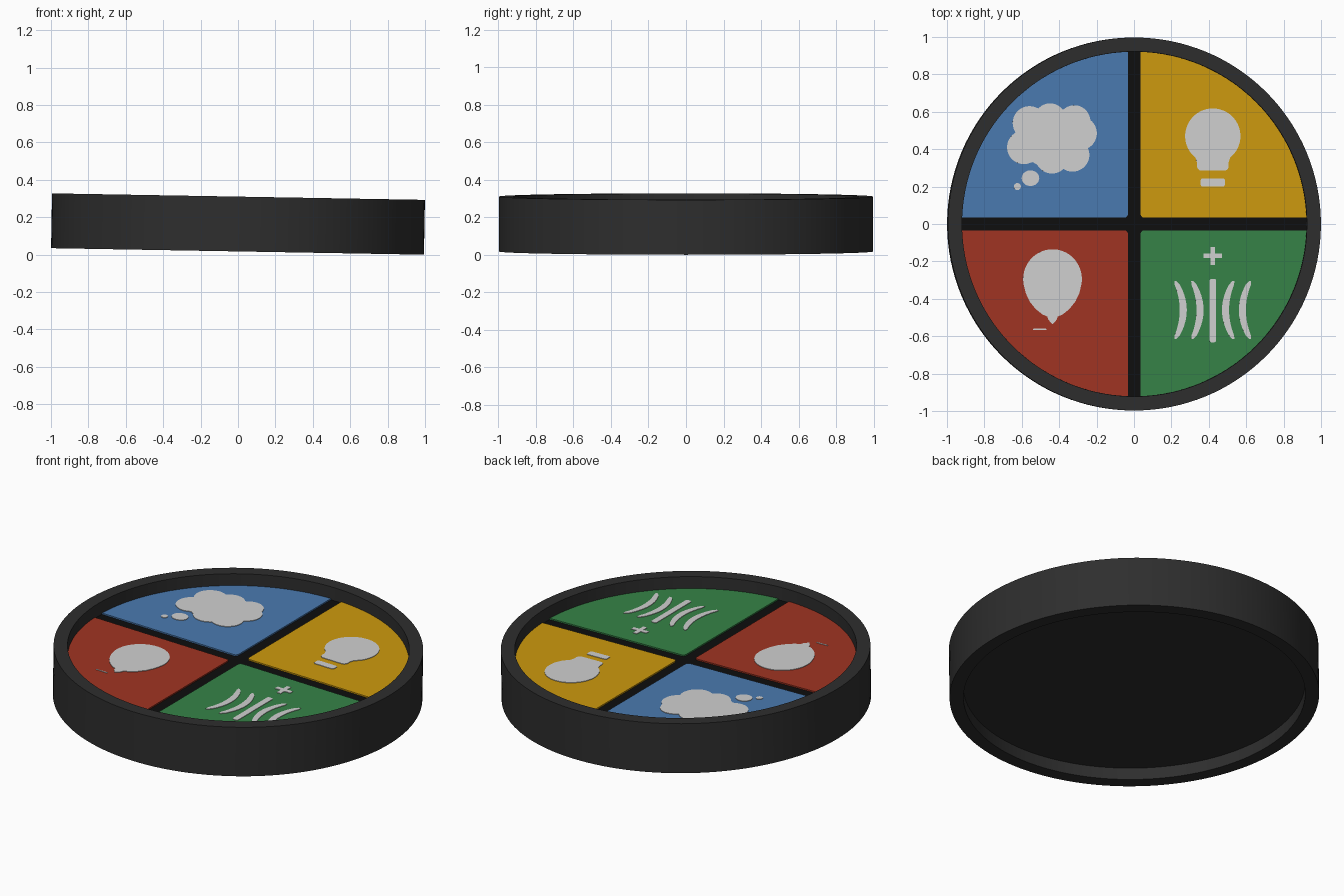
import bpy, bmesh, math
from mathutils import Matrix, Vector

if "Cube" in bpy.data.objects:
    bpy.data.objects.remove(bpy.data.objects["Cube"])

R, INNER, H = 0.997, 0.922, 0.293
FLOOR, DECK = 0.07, 0.215        # underside and top of the inner disc
PLATE, ICON = 0.223, 0.226       # tops of the coloured plates and icons
TILT = math.radians(1)
# The whole disc leans one degree towards +x and rests on its edge
POSE = (Matrix.Translation((-H / 2 * math.sin(TILT), 0, R * math.sin(TILT)))
        @ Matrix.Rotation(TILT, 4, 'Y'))


def material(name, rgb):
    lin = [((c / 255 + 0.055) / 1.055) ** 2.4 if c > 10 else c / 255 / 12.92 for c in rgb]
    m = bpy.data.materials.new(name)
    m.use_nodes = True
    m.diffuse_color = (*lin, 1)
    m.node_tree.nodes["Principled BSDF"].inputs["Base Color"].default_value = (*lin, 1)
    return m


CHARCOAL = material("charcoal", (46, 46, 46))
BLACK = material("black", (14, 14, 14))
BLUE = material("blue", (74, 122, 176))
YELLOW = material("yellow", (206, 154, 14))
RED = material("red", (160, 52, 34))
GREEN = material("green", (54, 131, 71))
GREY = material("light grey", (208, 208, 208))


def finish(bm, name, mat):
    bmesh.ops.recalc_face_normals(bm, faces=bm.faces)
    bm.transform(POSE)
    me = bpy.data.meshes.new(name)
    bm.to_mesh(me)
    bm.free()
    me.materials.append(mat)
    ob = bpy.data.objects.new(name, me)
    bpy.context.collection.objects.link(ob)
    bpy.ops.object.select_all(action='DESELECT')
    ob.select_set(True)
    bpy.context.view_layer.objects.active = ob
    bpy.ops.object.shade_smooth_by_angle(angle=math.radians(30))
    return ob


def prism(name, outlines, z0, z1, mat):
    """Extrude one or more closed outlines from z0 up to z1."""
    bm = bmesh.new()
    for pts in outlines:
        face = bm.faces.new([bm.verts.new((x, y, z0)) for x, y in pts])
        up = bmesh.ops.extrude_face_region(bm, geom=[face])["geom"]
        bmesh.ops.translate(bm, vec=(0, 0, z1 - z0),
                            verts=[v for v in up if isinstance(v, bmesh.types.BMVert)])
    return finish(bm, name, mat)


def icon(name, outlines):
    return prism(name, outlines, PLATE - 0.002, ICON, GREY)


def arc(cx, cy, rx, ry, a0, a1, n):
    return [(cx + rx * math.cos(math.radians(a0 + (a1 - a0) * i / n)),
             cy + ry * math.sin(math.radians(a0 + (a1 - a0) * i / n))) for i in range(n + 1)]


def ellipse(cx, cy, rx, ry, n=32):
    return arc(cx, cy, rx, ry, 0, 360, n)[:-1]


def rounded_box(cx, cy, hx, hy, r):
    pts = []
    for k, (sx, sy) in enumerate(((1, 1), (-1, 1), (-1, -1), (1, -1))):
        pts += arc(cx + sx * (hx - r), cy + sy * (hy - r), r, r, 90 * k, 90 * k + 90, 5)
    return pts


def mirrored(half, cx):
    """Close a right-hand half outline (top to bottom) about x = cx."""
    return ([(cx + x, y) for x, y in half]
            + [(cx - x, y) for x, y in reversed(half) if x > 1e-6])


def cloud(cx, cy, circles, n=160):
    """Outline of a union of circles, traced outwards from an inner point."""
    pts, c = [], Vector((cx, cy))
    for i in range(n):
        d = Vector((math.cos(math.tau * i / n), math.sin(math.tau * i / n)))
        reach = 0
        for x, y, r in circles:
            o = Vector((x, y)) - c
            along = o.dot(d)
            disc = r * r - o.length_squared + along * along
            if disc >= 0:
                reach = max(reach, along + math.sqrt(disc))
        pts.append(tuple(c + d * reach))
    return pts


def crescent(end_x, bulge, cy, hy, side):
    """Curved stroke, thicker in the middle, with rounded ends."""
    n, right, left = 16, [], []
    for i in range(n + 1):
        t = -1 + 2 * i / n
        x = end_x + side * bulge * (1 - t * t)
        w = 0.019 * (1 - 0.35 * t * t) * (0.45 if abs(t) == 1 else 1)
        right.append((x + w, cy + hy * t))
        left.append((x - w, cy + hy * t))
    return right + left[::-1]


# Outer ring, a spun rectangle
bm = bmesh.new()
loop = [bm.verts.new((r, 0, z)) for r, z in ((R, 0), (R, H), (INNER, H), (INNER, 0))]
edges = [bm.edges.new((loop[i], loop[(i + 1) % 4])) for i in range(4)]
bmesh.ops.spin(bm, geom=loop + edges, cent=(0, 0, 0), axis=(0, 0, 1),
               angle=math.tau, steps=128, use_merge=True)
bmesh.ops.remove_doubles(bm, verts=bm.verts, dist=1e-4)
finish(bm, "outer_ring", CHARCOAL)

# Inner disc and the black deck that shows as the dividing cross
prism("inner_disc", [ellipse(0, 0, INNER, INNER, 128)], FLOOR, DECK - 0.01, CHARCOAL)
prism("divider_deck", [ellipse(0, 0, INNER, INNER, 128)], DECK - 0.01, DECK, BLACK)

# Four quarter plates with a rounded inner corner
GAP, CORNER, RP = 0.034, 0.02, INNER - 0.001
a = math.degrees(math.asin(GAP / RP))
quarter = (arc(0, 0, RP, RP, a, 90 - a, 32)
           + arc(GAP + CORNER, GAP + CORNER, CORNER, CORNER, 180, 270, 6))
for name, sx, sy, mat in (("yellow_quarter", 1, 1, YELLOW), ("blue_quarter", -1, 1, BLUE),
                          ("red_quarter", -1, -1, RED), ("green_quarter", 1, -1, GREEN)):
    prism(name, [[(sx * x, sy * y) for x, y in quarter]], DECK, PLATE, mat)

# Thought cloud with two trailing puffs
puffs = [(-0.56, 0.54, 0.09), (-0.45, 0.56, 0.085), (-0.32, 0.55, 0.085),
         (-0.29, 0.485, 0.09), (-0.59, 0.41, 0.09), (-0.44, 0.36, 0.09),
         (-0.33, 0.37, 0.09), (-0.45, 0.45, 0.15)]
icon("thought_cloud", [cloud(-0.44, 0.46, puffs),
                       ellipse(-0.555, 0.245, 0.047, 0.042),
                       ellipse(-0.625, 0.2, 0.019, 0.019)])

# Light bulb with a separate base bar
bulb = (arc(0, 0.47, 0.148, 0.148, 90, -38, 24) + [(0.093, 0.355), (0.085, 0.33)]
        + arc(0.06, 0.31, 0.025, 0.025, 0, -90, 5))
icon("light_bulb", [mirrored(bulb, 0.42), rounded_box(0.42, 0.222, 0.065, 0.022, 0.012)])

# Speech balloon with a pointed tail and a thin dash
balloon = (arc(0, -0.295, 0.157, 0.16, 90, -10, 24)
           + [(0.143, -0.37), (0.122, -0.415), (0.09, -0.455), (0.055, -0.483),
              (0.028, -0.495), (0.022, -0.512), (0, -0.537)])
icon("speech_balloon", [mirrored(balloon, -0.437),
                        rounded_box(-0.505, -0.563, 0.036, 0.003, 0.002)])

# Plus sign, centre bar and sound-wave strokes
strokes = [rounded_box(0.42, -0.463, 0.018, 0.17, 0.012),
           mirrored([(0.013, -0.122), (0.013, -0.157), (0.05, -0.157), (0.05, -0.183),
                     (0.013, -0.183), (0.013, -0.218)], 0.42)]
for offset, bulge in ((0.2, 0.042), (0.11, 0.042)):
    for side in (-1, 1):
        strokes.append(crescent(0.42 + side * offset, bulge, -0.46, 0.155, -side))
icon("sound_waves", strokes)
